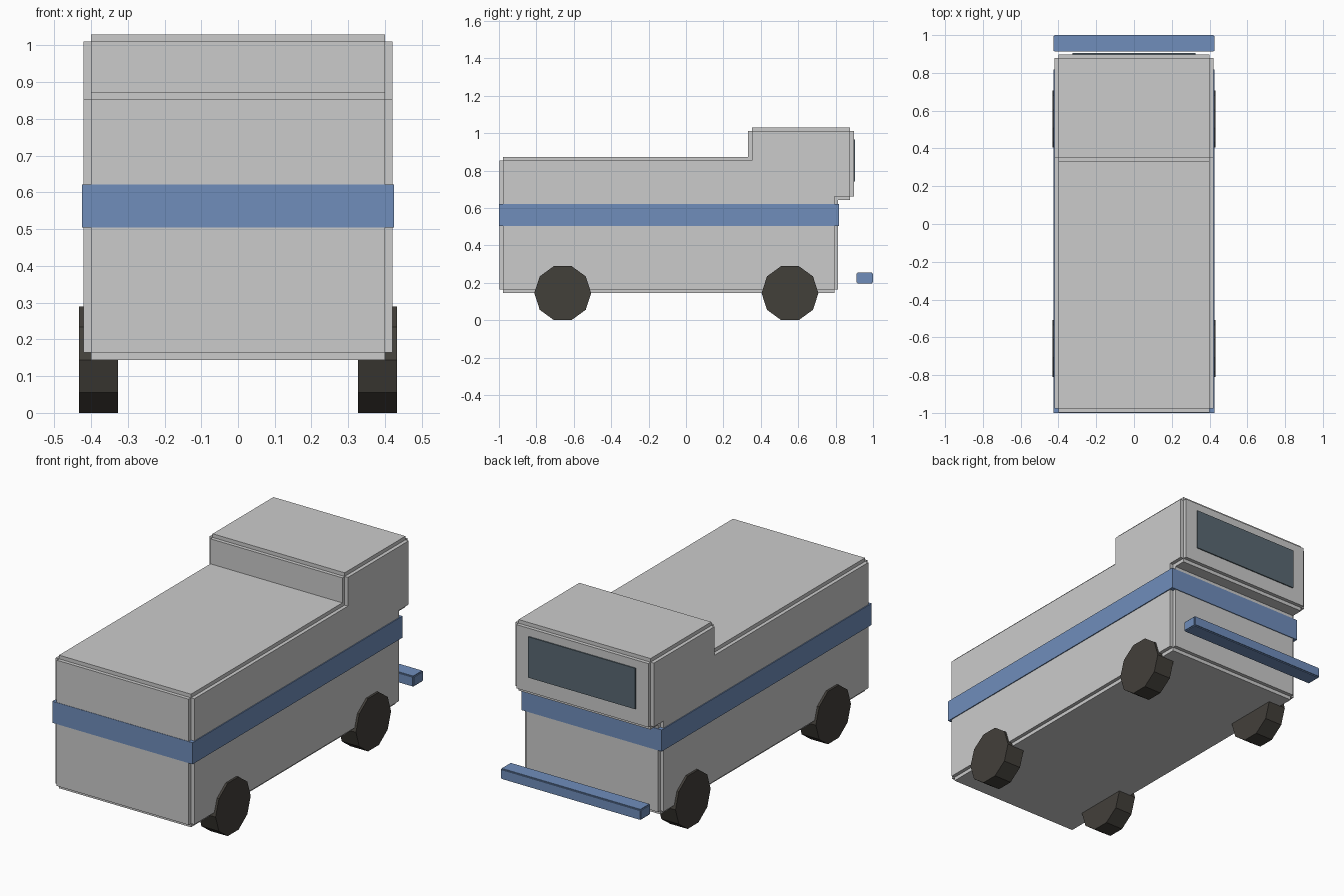
import bpy, bmesh
from math import cos, sin, pi

if "Cube" in bpy.data.objects:
    bpy.data.objects.remove(bpy.data.objects["Cube"])


def material(name, color):
    m = bpy.data.materials.new(name)
    m.diffuse_color = (*color, 1)
    m.use_nodes = True
    m.node_tree.nodes["Principled BSDF"].inputs["Base Color"].default_value = m.diffuse_color
    return m


blue = material("blue_trim", (0.16, 0.27, 0.50))
rubber = material("dark_rubber", (0.055, 0.05, 0.042))
glass = material("dark_glass", (0.10, 0.14, 0.17))


def prism(name, profile, x0, x1, mat=None, panel=0.0):
    """Extrude a (y, z) profile along x; optionally raise each face as a separate panel."""
    bm = bmesh.new()
    face = bm.faces.new([bm.verts.new((x0, y, z)) for y, z in profile])
    ext = bmesh.ops.extrude_face_region(bm, geom=[face])
    verts = [g for g in ext["geom"] if isinstance(g, bmesh.types.BMVert)]
    bmesh.ops.translate(bm, verts=verts, vec=(x1 - x0, 0, 0))
    if len(bm.faces) < len(profile) + 2:
        bm.faces.new([v for v in bm.verts if abs(v.co.x - x0) < 1e-6])
    bmesh.ops.recalc_face_normals(bm, faces=bm.faces[:])
    if panel:
        bm.normal_update()
        raised = bmesh.ops.extrude_discrete_faces(bm, faces=bm.faces[:])["faces"]
        for f in raised:
            f.normal_update()
            offset = f.normal * panel
            bmesh.ops.translate(bm, verts=f.verts[:], vec=offset)
    me = bpy.data.meshes.new(name)
    bm.to_mesh(me)
    bm.free()
    ob = bpy.data.objects.new(name, me)
    bpy.context.collection.objects.link(ob)
    if mat:
        me.materials.append(mat)
    return ob


def rect(y0, y1, z0, z1):
    return [(y0, z0), (y1, z0), (y1, z1), (y0, z1)]


# Body shell with raised cab and overhang; every face is a raised panel
prism("body", [(-0.978, 0.164), (0.793, 0.164), (0.793, 0.661), (0.878, 0.661),
               (0.878, 1.01), (0.352, 1.01), (0.352, 0.853), (-0.978, 0.853)],
      -0.40, 0.40, panel=0.02)

# Stripe around the body
prism("stripe", rect(-1.0, 0.817, 0.504, 0.622), -0.425, 0.425, blue)

# Free-standing bumper bar
prism("bumper", rect(0.917, 0.995, 0.201, 0.249), -0.42, 0.42, blue, panel=0.005)

# Window on the tall end
prism("window", rect(0.88, 0.904, 0.742, 0.966), -0.325, 0.325, glass)

# Four ten-sided wheels
R = 0.152
for end, cy in (("front", -0.659), ("rear", 0.556)):
    ring = [(cy + R * cos(i * pi / 5), 0.1446 + R * sin(i * pi / 5)) for i in range(10)]
    for side, s in (("right", 1), ("left", -1)):
        prism(f"{end}_{side}_wheel", ring, s * 0.326, s * 0.432, rubber)
